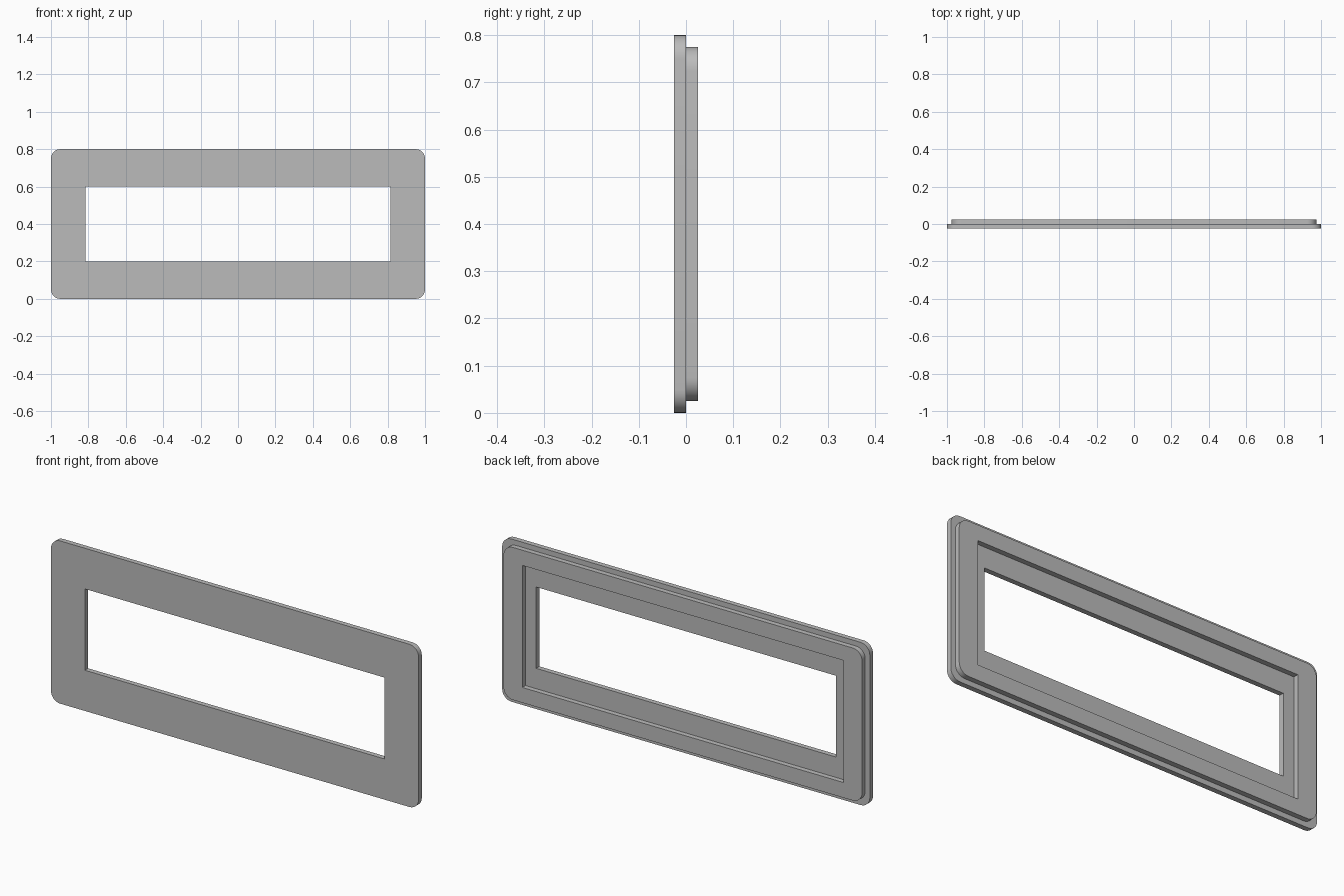
import bpy, bmesh
from math import cos, sin, pi, radians
from mathutils import Vector

if "Cube" in bpy.data.objects:
    bpy.data.objects.remove(bpy.data.objects["Cube"])

MID_Z = 0.4
STEPS = 8  # segments per rounded corner

grey = bpy.data.materials.new("plain_grey")
grey.use_nodes = True
colour = (0.5, 0.5, 0.5, 1)
grey.diffuse_color = colour
grey.node_tree.nodes["Principled BSDF"].inputs["Base Color"].default_value = colour

bm = bmesh.new()


def loop(half_x, half_z, y, radius=0):
    """Rectangle loop stored as four corners, each a list of vertices."""
    corners = []
    for i, (sx, sz) in enumerate([(1, 1), (-1, 1), (-1, -1), (1, -1)]):
        centre = Vector((sx * (half_x - radius), y, MID_Z + sz * (half_z - radius)))
        count = STEPS if radius else 0
        angles = [(i + j / max(count, 1)) * pi / 2 for j in range(count + 1)]
        corners.append([bm.verts.new(centre + radius * Vector((cos(a), 0, sin(a))))
                        for a in angles])
    return corners


def skin(a, b):
    """Join two loops with one face per side and faces around each corner."""
    for i in range(4):
        n = (i + 1) % 4
        bm.faces.new([a[i][-1], a[n][0], b[n][0], b[i][-1]])
        if len(a[i]) == len(b[i]):
            for j in range(len(a[i]) - 1):
                bm.faces.new([a[i][j], a[i][j + 1], b[i][j + 1], b[i][j]])
        else:
            bm.faces.new(a[i] + b[i][::-1])


# Stepped cross-section: rim, raised back border, recess, window opening
section = [
    loop(1.0, 0.4, -0.025, 0.05),
    loop(1.0, 0.4, 0, 0.05),
    loop(0.975, 0.375, 0, 0.05),
    loop(0.975, 0.375, 0.025, 0.05),
    loop(0.873, 0.3, 0.025),
    loop(0.873, 0.3, 0),
    loop(0.815, 0.2, 0),
    loop(0.815, 0.2, -0.025),
]
for k, ring in enumerate(section):
    skin(ring, section[(k + 1) % len(section)])
bmesh.ops.recalc_face_normals(bm, faces=bm.faces)

mesh = bpy.data.meshes.new("stepped_window_frame")
bm.to_mesh(mesh)
bm.free()
mesh.materials.append(grey)
frame = bpy.data.objects.new("stepped_window_frame", mesh)
bpy.context.collection.objects.link(frame)

# Smooth rounded corners, sharp steps
bpy.context.view_layer.objects.active = frame
frame.select_set(True)
bpy.ops.object.shade_smooth_by_angle(angle=radians(30))
